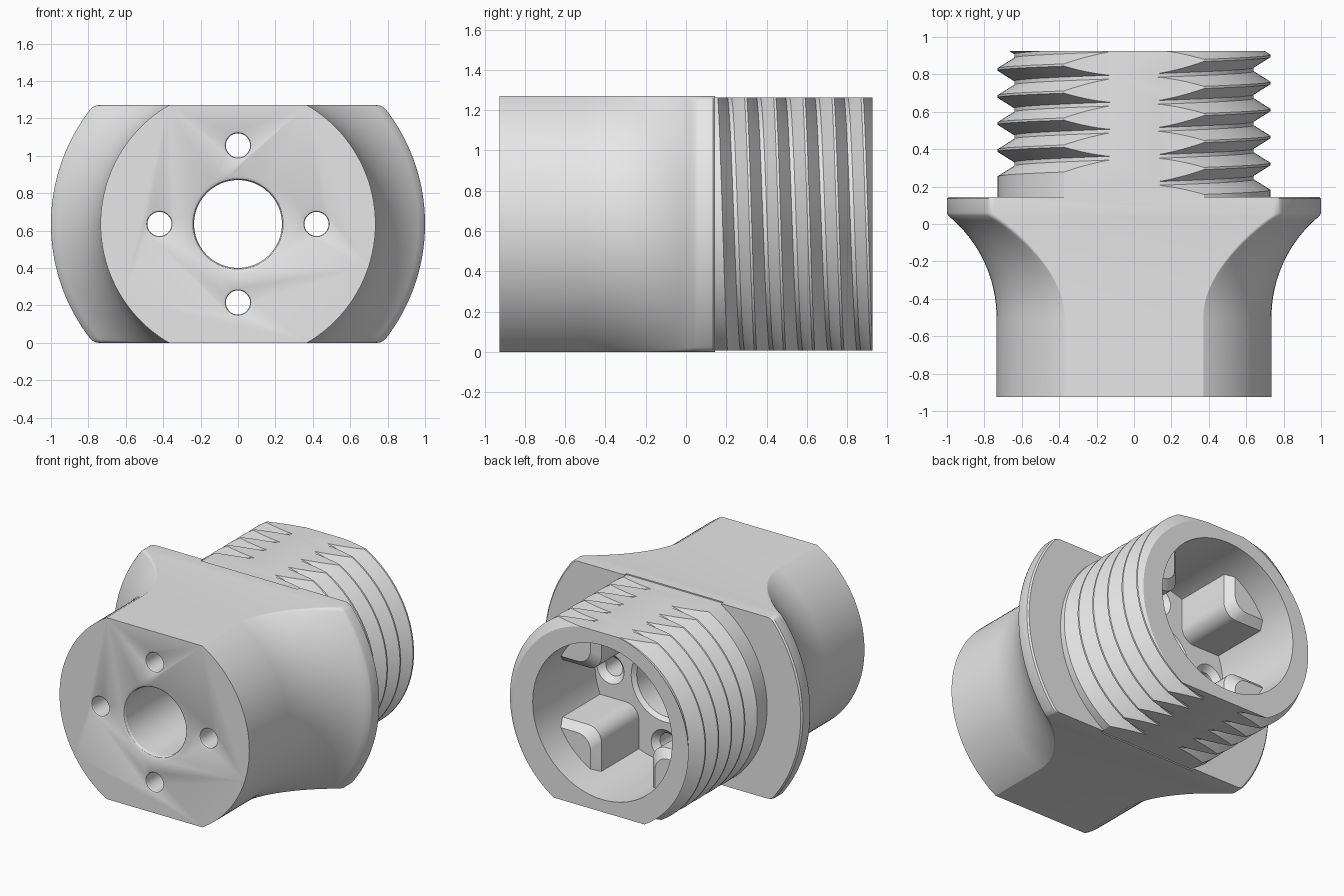
import bpy, bmesh
from math import sin, cos, pi, sqrt, asin, acos, atan2, radians

if "Cube" in bpy.data.objects:
    bpy.data.objects.remove(bpy.data.objects["Cube"])

AXIS = 0.635          # height of the central axis, also half height of the body
COLLAR_HALF = 0.627   # half height across the collar flats
FLANGE_Y, FLOOR_Y, END_Y = 0.145, 0.235, 0.925
BORE = 0.54

grey = bpy.data.materials.new("plain grey")
grey.use_nodes = True
grey.diffuse_color = (0.8, 0.8, 0.8, 1)
grey.node_tree.nodes["Principled BSDF"].inputs["Base Color"].default_value = (0.8, 0.8, 0.8, 1)


def finish(name, bm):
    bmesh.ops.recalc_face_normals(bm, faces=bm.faces)
    mesh = bpy.data.meshes.new(name)
    bm.to_mesh(mesh)
    bm.free()
    mesh.materials.append(grey)
    ob = bpy.data.objects.new(name, mesh)
    bpy.context.collection.objects.link(ob)
    return ob


def loft(bm, rings):
    """Bridge equal rings of points and cap both ends."""
    rows = [[bm.verts.new(p) for p in ring] for ring in rings]
    n = len(rows[0])
    for a, b in zip(rows, rows[1:]):
        for i in range(n):
            j = (i + 1) % n
            bm.faces.new((a[i], a[j], b[j], b[i]))
    bm.faces.new(rows[0])
    bm.faces.new(rows[-1])


def turned(name, profile, x=0, z=0, n=64):
    """Round solid along y from (y, radius) pairs."""
    bm = bmesh.new()
    loft(bm, [[(x + r * cos(2 * pi * i / n), y, AXIS + z + r * sin(2 * pi * i / n))
               for i in range(n)] for y, r in profile])
    return finish(name, bm)


def box(name, x, y0, y1, z0, z1):
    bm = bmesh.new()
    loft(bm, [[(-x, y, z0), (x, y, z0), (x, y, z1), (-x, y, z1)] for y in (y0, y1)])
    return finish(name, bm)


def cut(ob, tool, operation="DIFFERENCE"):
    mod = ob.modifiers.new("cut", "BOOLEAN")
    mod.operation, mod.solver, mod.object = operation, "EXACT", tool
    bpy.context.view_layer.objects.active = ob
    bpy.ops.object.modifier_apply(modifier=mod.name)
    bpy.data.objects.remove(tool)


def smooth(ob, angle=28):
    bpy.ops.object.select_all(action="DESELECT")
    ob.select_set(True)
    bpy.context.view_layer.objects.active = ob
    bpy.ops.object.shade_smooth_by_angle(angle=radians(angle))


def drill(ob):
    """Central hole and four small holes, rounded at the front, countersunk at the floor."""
    d = 0.42
    for x, z, r, f, sink in ((0, 0, 0.235, 0.025, 0.025), (d, 0, 0.065, 0.012, 0.04),
                             (-d, 0, 0.065, 0.012, 0.04), (0, d, 0.065, 0.012, 0.04),
                             (0, -d, 0.065, 0.012, 0.04)):
        profile = [(-1, r + f)]
        for i in range(6):
            a = i * pi / 10
            profile.append((-END_Y + f * sin(a), r + f - f * sin(a) if i == 0 else r + f * (1 - sqrt(1 - (1 - sin(a)) ** 2))))
        profile += [(FLOOR_Y - sink, r), (FLOOR_Y, r + sink), (FLOOR_Y + 0.1, r + sink)]
        cut(ob, turned("drill", profile, x, z, 64 if r > 0.1 else 32))


# Body: round barrel flaring to a flange, with flat top and bottom
def section(y, r, fillet, h=AXIS, arc_n=20, fillet_n=6):
    cx = sqrt((r - fillet) ** 2 - (h - fillet) ** 2)
    start = atan2(h - fillet, cx)
    quarter = [(r * cos(start * i / arc_n), r * sin(start * i / arc_n)) for i in range(arc_n)]
    for i in range(fillet_n + 1):
        a = start + (pi / 2 - start) * i / fillet_n
        quarter.append((cx + fillet * cos(a), h - fillet + fillet * sin(a)))
    half = quarter + [(-x, z) for x, z in reversed(quarter)]
    ring = half + [(x, -z) for x, z in reversed(half[1:-1])]
    return [(x, y, AXIS + z) for x, z in ring]


barrel, flare, start_y = 0.735, 0.703, -0.5
outline = [(-END_Y, barrel)]
for i in range(17):
    a = asin(0.545 / flare) * i / 16
    outline.append((start_y + flare * sin(a), barrel + flare * (1 - cos(a))))
outline += [(0.06, 1.0), (0.135, 1.0), (FLANGE_Y, 0.99)]
bm = bmesh.new()
loft(bm, [section(y, r, 0.003 + 0.057 * min(1, (r - barrel) / 0.25)) for y, r in outline])
body = finish("flanged_body", bm)
for s in (1, -1):
    lo, hi = sorted((AXIS + s * COLLAR_HALF, AXIS + s * 0.8))
    cut(body, box("step", 0.375, 0.12, 0.2, lo, hi))
drill(body)
smooth(body)

# Collar: helical thread cut from a cylinder, then flattened above and below
PITCH, FIRST, CREST, ROOT = 0.1445, 0.176, 0.73, 0.64
TOOTH = [(0.006, CREST), (PITCH / 2 - 0.01, ROOT), (PITCH / 2 + 0.01, ROOT), (PITCH - 0.006, CREST)]


def thread_radius(u):
    t = (u - FIRST) % PITCH
    if u < FIRST or t <= TOOTH[0][0] or t >= TOOTH[3][0]:
        return CREST
    for (a, ra), (b, rb) in zip(TOOTH, TOOTH[1:]):
        if t <= b:
            return ra + (rb - ra) * (t - a) / (b - a)


rows = [FIRST + k * PITCH + t for k in range(-2, 7) for t, _ in TOOTH]
bm = bmesh.new()
columns, N = [], 128
for i in range(N + 1):
    a = -1.5 * pi + 2 * pi * i / N
    lead = PITCH * a / (2 * pi)
    column = []
    for u in rows:
        y = min(max(u - lead, FLANGE_Y), END_Y)
        r = thread_radius(y + lead)
        column.append(bm.verts.new((r * cos(a), y, AXIS + r * sin(a))))
    columns.append(column)
for a, b in zip(columns, columns[1:]):
    for j in range(len(rows) - 1):
        bm.faces.new((a[j], a[j + 1], b[j + 1], b[j]))
bmesh.ops.remove_doubles(bm, verts=bm.verts, dist=0.00002)
bmesh.ops.holes_fill(bm, edges=bm.edges, sides=0)
collar = finish("threaded_collar", bm)
cut(collar, box("flats", 1, 0, 1, AXIS - COLLAR_HALF, AXIS + COLLAR_HALF), "INTERSECT")
cut(collar, turned("bore", [(FLOOR_Y, BORE), (1.1, BORE)], n=96))
drill(collar)
smooth(collar)

# Lugs: four square-cornered keys inside the bore, leaving a cross-shaped channel
def lug_ring(y, c, sx, sz, corner=0.1, wall=BORE + 0.01):
    a0 = asin(c / wall)
    pts = [(c + corner * (1 - cos(a)), c + corner * (1 - sin(a)))
           for a in (i * pi / 16 for i in range(9))]
    pts += [(wall * cos(a), wall * sin(a))
            for a in (a0 + (pi / 2 - 2 * a0) * i / 12 for i in range(13))]
    return [(sx * x, y, AXIS + sz * z) for x, z in pts]


bm = bmesh.new()
for sx in (1, -1):
    for sz in (1, -1):
        loft(bm, [lug_ring(y, c, sx, sz) for y, c in ((FLOOR_Y - 0.01, 0.2), (0.65, 0.2), (0.7, 0.25))])
smooth(finish("bore_lugs", bm))
